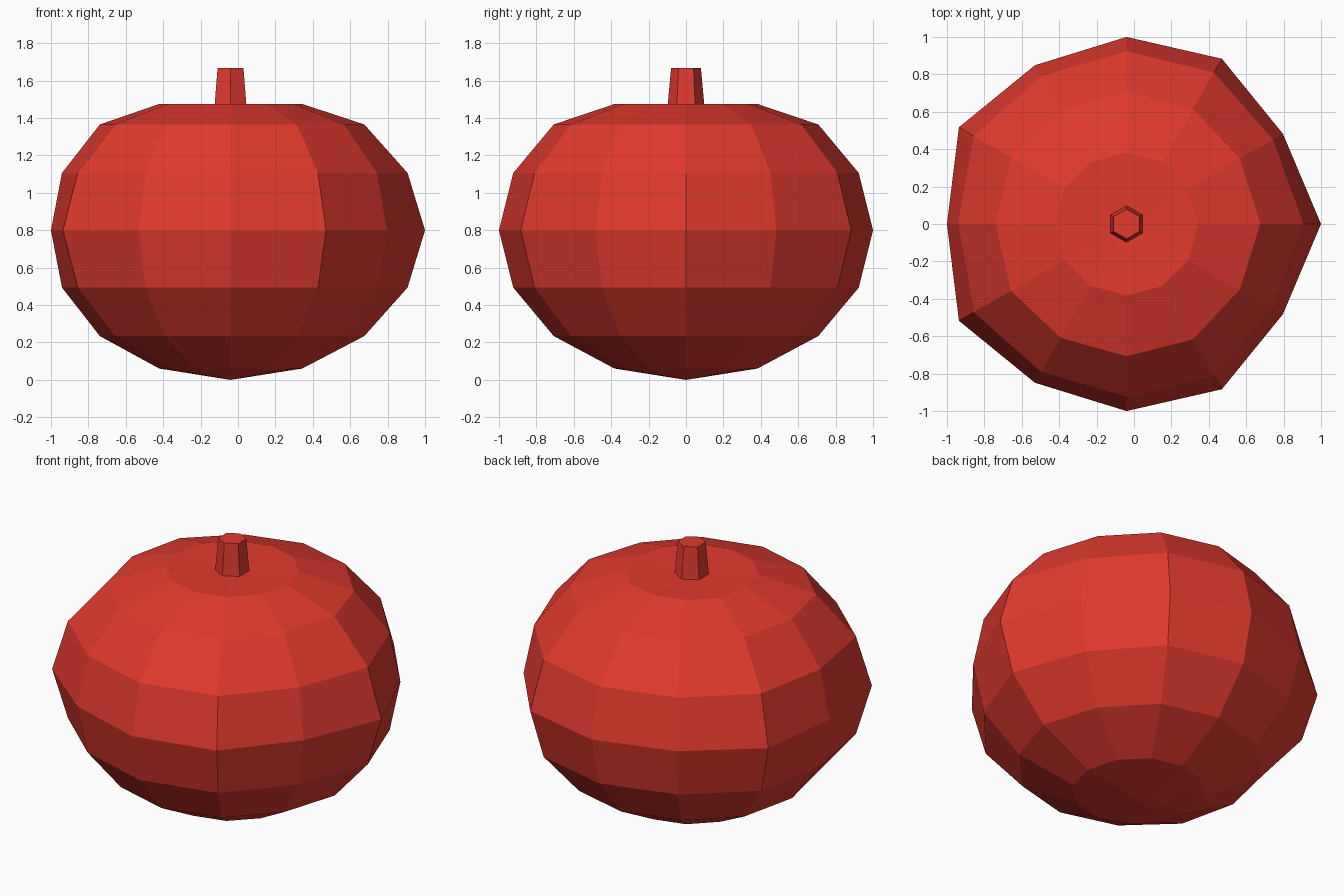
import bpy, bmesh
from math import sin, cos, pi

if "Cube" in bpy.data.objects:
    bpy.data.objects.remove(bpy.data.objects["Cube"])

CX = -0.04          # body axis, offset by the uneven lobes
HALF = 0.80         # half height of the round body
SEG, RINGS = 12, 8

red = bpy.data.materials.new("red")
red.diffuse_color = (0.75, 0.042, 0.028, 1)
red.use_nodes = True
red.node_tree.nodes["Principled BSDF"].inputs["Base Color"].default_value = red.diffuse_color


def finish(bm, name):
    bmesh.ops.recalc_face_normals(bm, faces=bm.faces)
    me = bpy.data.meshes.new(name)
    bm.to_mesh(me)
    bm.free()
    me.materials.append(red)
    ob = bpy.data.objects.new(name, me)
    bpy.context.collection.objects.link(ob)


# Pumpkin body: squashed sphere, five lobes fading to the poles, sunken top
bm = bmesh.new()
rings = []
for i in range(1, RINGS):
    lat = -pi / 2 + pi * i / RINGS
    z = HALF * (1 + sin(lat))
    if i == RINGS - 1:
        z = 1.475
    ring = []
    for j in range(SEG):
        a = 2 * pi * j / SEG
        r = cos(lat) * (1 + 0.04 * cos(5 * a) * (1 - abs(sin(lat))))
        ring.append(bm.verts.new((CX + r * cos(a), r * sin(a), z)))
    rings.append(ring)
bottom = bm.verts.new((CX, 0, 0))
top = bm.verts.new((CX, 0, 1.465))
for j in range(SEG):
    k = (j + 1) % SEG
    bm.faces.new((bottom, rings[0][k], rings[0][j]))
    bm.faces.new((top, rings[-1][j], rings[-1][k]))
    for lo, hi in zip(rings, rings[1:]):
        bm.faces.new((lo[j], lo[k], hi[k], hi[j]))
finish(bm, "pumpkin_body")

# Stem: tapered six-sided stub
bm = bmesh.new()
bmesh.ops.create_cone(bm, cap_ends=True, segments=6, radius1=0.10, radius2=0.08, depth=0.22)
bmesh.ops.translate(bm, verts=bm.verts, vec=(CX, 0, 1.557))
finish(bm, "stem")
